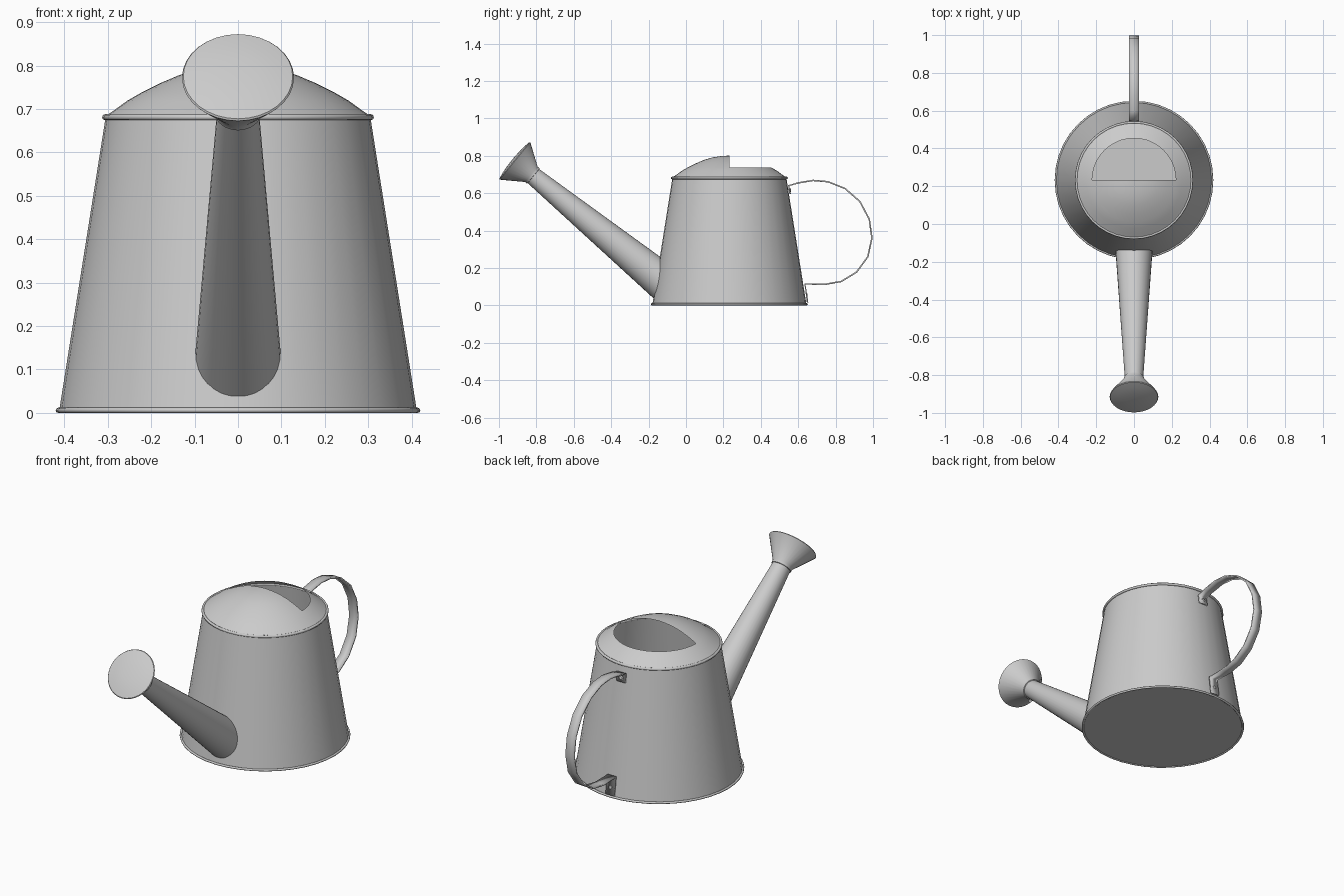
import bpy, bmesh, math
from mathutils import Vector, Matrix

if "Cube" in bpy.data.objects:
    bpy.data.objects.remove(bpy.data.objects["Cube"])

SEGS = 40
CY = 0.232                      # y of the can's axis
CAN = Matrix.Translation((0, CY, 0))


def finish(name, bm, angle=35):
    bmesh.ops.remove_doubles(bm, verts=bm.verts, dist=1e-5)
    bmesh.ops.recalc_face_normals(bm, faces=bm.faces)
    me = bpy.data.meshes.new(name)
    bm.to_mesh(me)
    bm.free()
    ob = bpy.data.objects.new(name, me)
    bpy.context.collection.objects.link(ob)
    bpy.ops.object.select_all(action='DESELECT')
    ob.select_set(True)
    bpy.context.view_layer.objects.active = ob
    bpy.ops.object.shade_smooth_by_angle(angle=math.radians(angle))
    return ob


def lathe_bm(profile, matrix=CAN, segs=SEGS):
    """Revolve (radius, height) points about local z."""
    bm = bmesh.new()
    vs = [bm.verts.new((r, 0, z)) for r, z in profile]
    es = [bm.edges.new(p) for p in zip(vs, vs[1:])]
    bmesh.ops.spin(bm, geom=vs + es, axis=(0, 0, 1), cent=(0, 0, 0),
                   angle=math.tau, steps=segs)
    bmesh.ops.remove_doubles(bm, verts=bm.verts, dist=1e-5)
    bm.transform(matrix)
    return bm


def body_radius(z):
    return 0.412 + (0.305 - 0.412) * z / 0.68


# tapered body with closed floor
finish("body", lathe_bm([(0, 0.004), (0.412, 0.004), (0.305, 0.68)]))

# rolled rims at the bottom and top
for name, r, z, h in (("bottom_rim", 0.414, 0.006, 0.006), ("top_rim", 0.306, 0.681, 0.007)):
    ring = [(r + h * math.cos(math.tau * i / 8), z + h * math.sin(math.tau * i / 8))
            for i in range(9)]
    finish(name, lathe_bm(ring), 60)

# domed lid, open over the rear half
R_OPEN = 0.222
bm = lathe_bm([(0.306, 0.683), (0.288, 0.695), (0.255, 0.719), (R_OPEN, 0.738), (0.18, 0.759),
               (0.135, 0.778), (0.09, 0.791), (0.045, 0.798), (0, 0.801)])
hole = [f for f in bm.faces
        if f.calc_center_median().y > CY
        and math.hypot(f.calc_center_median().x, f.calc_center_median().y - CY) < R_OPEN - 0.004]
bmesh.ops.delete(bm, geom=hole, context='FACES')
finish("lid", bm)

# spout: tapered tube whose lower end is fitted to the body
AXIS = Vector((0, -0.773, 0.634)).normalized()
UP = Vector((0, 0.634, 0.773)).normalized()
SIDE = Vector((1, 0, 0))
BASE = Vector((0, -0.155, 0.152))
TIP = Vector((0, -0.824, 0.698))
LENGTH = (TIP - BASE).dot(AXIS)


def spout_point(a, t):
    r = 0.097 + (0.048 - 0.097) * t
    return BASE.lerp(TIP, t) + (SIDE * math.cos(a) + UP * math.sin(a)) * r


bm = bmesh.new()
rings = [[], []]
for i in range(32):
    a = math.tau * i / 32
    lo, hi = -0.5, 0.6
    for _ in range(30):          # bisect for the point on the body wall
        mid = (lo + hi) / 2
        p = spout_point(a, mid)
        if math.hypot(p.x, p.y - CY) < body_radius(p.z) - 0.002:
            lo = mid
        else:
            hi = mid
    rings[0].append(bm.verts.new(spout_point(a, hi)))
    rings[1].append(bm.verts.new(spout_point(a, 1)))
for i in range(32):
    j = (i + 1) % 32
    bm.faces.new((rings[0][i], rings[0][j], rings[1][j], rings[1][i]))
finish("spout", bm)

# sprinkler rose, flared with a gently domed face
frame = Matrix.Translation(TIP) @ Matrix((SIDE, UP, AXIS)).transposed().to_4x4()
finish("rose", lathe_bm([(0.046, -0.012), (0.053, -0.010), (0.053, 0.004), (0.126, 0.112),
                         (0.129, 0.117), (0.126, 0.121), (0.09, 0.128), (0.045, 0.132),
                         (0, 0.133)], frame, 32), 40)

# strap handle: a bent ribbon with fixing tabs at both ends
path = [(0.557, 0.595), (0.549, 0.640), (0.60, 0.655), (0.68, 0.668), (0.76, 0.661),
        (0.85, 0.625), (0.93, 0.555), (0.98, 0.46), (0.994, 0.36), (0.972, 0.26),
        (0.912, 0.178), (0.83, 0.128), (0.74, 0.112), (0.636, 0.114), (0.650, 0.016)]
HALF, THICK = 0.026, 0.008
bm = bmesh.new()
left = [bm.verts.new((-HALF, y, z)) for y, z in path]
right = [bm.verts.new((HALF, y, z)) for y, z in path]
for i in range(len(path) - 1):
    bm.faces.new((left[i], right[i], right[i + 1], left[i + 1]))
handle = finish("handle", bm)
mod = handle.modifiers.new("thickness", 'SOLIDIFY')
mod.thickness = THICK
mod.offset = 0

# rivets through the handle tabs
for name, z in (("upper_rivet", 0.615), ("lower_rivet", 0.055)):
    m = Matrix.Translation((0, CY + body_radius(z) + 0.006, z)) @ Matrix.Rotation(math.radians(-81), 4, 'X')
    finish(name, lathe_bm([(0.012, 0), (0.012, 0.004), (0.008, 0.008), (0, 0.009)], m, 12))
